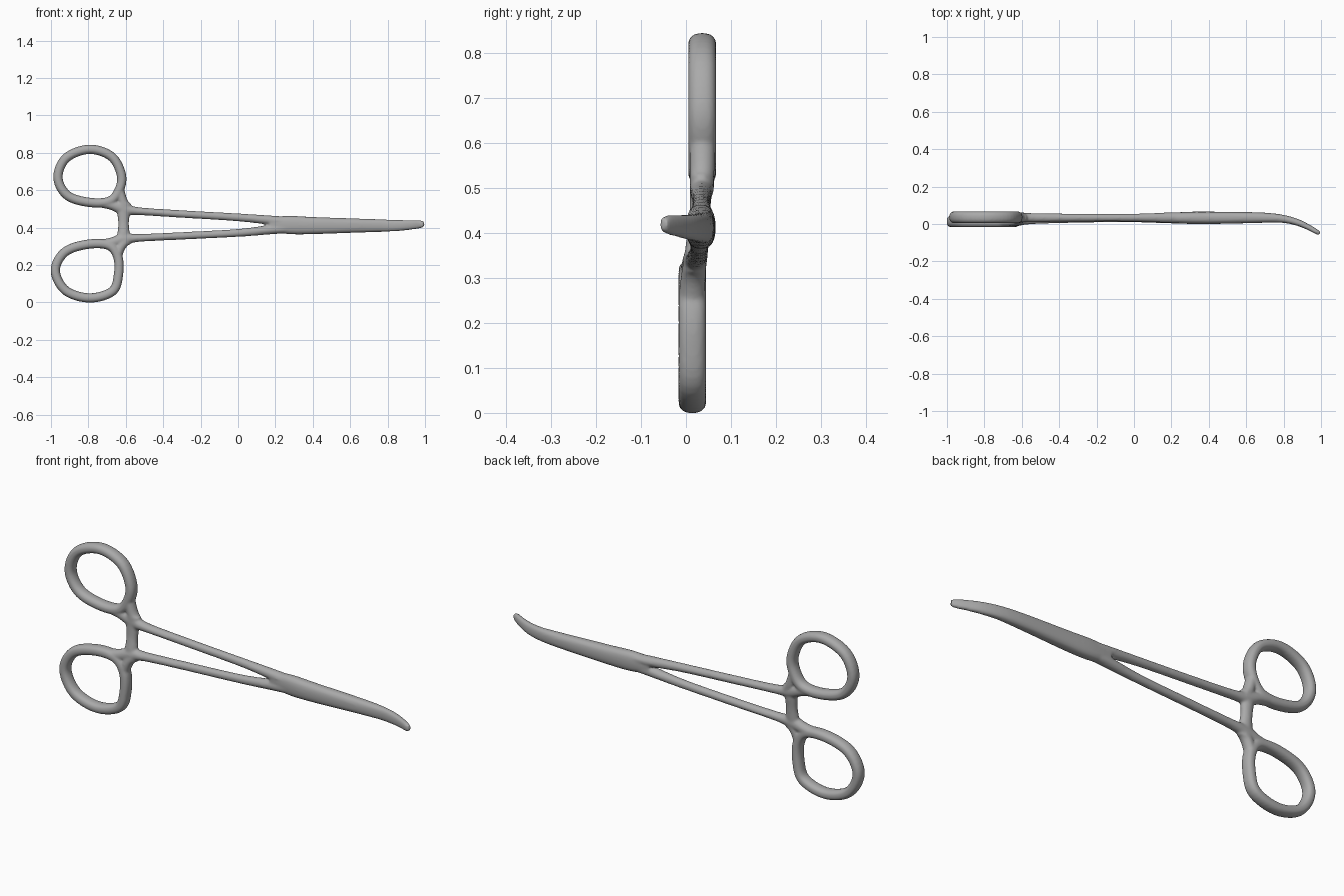
import bpy, bmesh, math
from mathutils import Vector

if "Cube" in bpy.data.objects:
    bpy.data.objects.remove(bpy.data.objects["Cube"])

steel = bpy.data.materials.new("brushed_steel")
steel.diffuse_color = (0.40, 0.40, 0.40, 1)
steel.use_nodes = True
steel.node_tree.nodes["Principled BSDF"].inputs["Base Color"].default_value = steel.diffuse_color


def spline(pts, closed, n=6):
    """Catmull-Rom resampling of control points of any dimension."""
    pts = [Vector(p) for p in pts]
    c, out = len(pts), []
    get = (lambda i: pts[i % c]) if closed else (lambda i: pts[max(0, min(c - 1, i))])
    for i in range(c if closed else c - 1):
        a, b, d, e = (get(i + k) for k in (-1, 0, 1, 2))
        for j in range(n):
            t = j / n
            out.append(0.5 * (2 * b + (d - a) * t + (2 * a - 5 * b + 4 * d - e) * t * t
                              + (3 * b - a - 3 * d + e) * t ** 3))
    return out if closed else out + [pts[-1]]


def sweep(bm, pts, closed=False, power=1.0, sides=20):
    """Tube through (x, y, z, half width, half depth) points; power < 1 squares it."""
    pts = spline(pts, closed)
    c, rings = len(pts), []
    for i, p in enumerate(pts):
        q = pts[(i + 1) % c] if closed else pts[min(i + 1, c - 1)]
        o = pts[i - 1] if closed else pts[max(i - 1, 0)]
        tan = (Vector(q[:3]) - Vector(o[:3])).normalized()
        side = tan.cross(Vector((0, 1, 0))).normalized()
        deep = side.cross(tan)
        ring = []
        for k in range(sides):
            a = 2 * math.pi * k / sides
            u, v = (math.copysign(abs(f) ** power, f) for f in (math.cos(a), math.sin(a)))
            ring.append(bm.verts.new(Vector(p[:3]) + side * u * p[3] + deep * v * p[4]))
        rings.append(ring)
    for i in range(c if closed else c - 1):
        r, s = rings[i], rings[(i + 1) % c]
        for k in range(sides):
            bm.faces.new((r[k], r[(k + 1) % sides], s[(k + 1) % sides], s[k]))
    if not closed:
        bm.faces.new(rings[0][::-1])
        bm.faces.new(rings[-1])


bm = bmesh.new()

# Finger rings, one a little in front of the other
upper = [(-.963, .668), (-.918, .773), (-.794, .819), (-.676, .78), (-.624, .684),
         (-.634, .604), (-.685, .542), (-.794, .535), (-.912, .572)]
lower = [(-.977, .171), (-.925, .27), (-.805, .311), (-.692, .306), (-.643, .246),
         (-.639, .15), (-.671, .06), (-.794, .024), (-.922, .064)]
for loop, y in ((upper, .036), (lower, .014)):
    sweep(bm, [(x, y, z, .025, .031) for x, z in loop], closed=True, power=.85)

# Arms, flaring into the rings and meeting at the joint
sweep(bm, [(-.76, .036, .533, .022, .028), (-.68, .036, .522, .026, .028),
           (-.61, .035, .500, .032, .027), (-.53, .034, .488, .021, .024),
           (-.3, .034, .473, .020, .021), (0, .034, .455, .021, .021),
           (.2, .034, .438, .025, .028), (.35, .033, .428, .025, .028)])
sweep(bm, [(-.76, .014, .312, .022, .028), (-.68, .016, .320, .026, .028),
           (-.61, .020, .338, .032, .027), (-.53, .024, .345, .021, .024),
           (-.3, .028, .356, .020, .021), (0, .030, .372, .021, .021),
           (.2, .031, .392, .026, .028), (.35, .032, .402, .028, .028)])

# Ratchet bridge between the arms, and fillets at the ring corners
sweep(bm, [(-.612, .034, .53, .042, .026), (-.612, .032, .47, .033, .024),
           (-.612, .028, .42, .029, .022), (-.612, .023, .37, .033, .024),
           (-.614, .018, .31, .040, .026)])
sweep(bm, [(-.63, .036, .60, .022, .028), (-.615, .036, .54, .026, .028),
           (-.585, .035, .495, .024, .024)])
sweep(bm, [(-.642, .014, .25, .022, .028), (-.625, .016, .30, .026, .028),
           (-.585, .021, .345, .024, .024)])

# Closed jaws, tapering and curving to the tip
sweep(bm, [(.17, .033, .418, .040, .024), (.28, .033, .414, .049, .032),
           (.4, .033, .411, .046, .033), (.6, .034, .411, .039, .030),
           (.72, .033, .411, .035, .026), (.8, .027, .411, .032, .021),
           (.87, .010, .412, .029, .018), (.93, -.016, .415, .025, .015),
           (.975, -.041, .418, .021, .013), (.993, -.051, .419, .014, .010)], power=.8)

bmesh.ops.recalc_face_normals(bm, faces=bm.faces)
mesh = bpy.data.meshes.new("clamp_forceps")
bm.to_mesh(mesh)
bm.free()
mesh.materials.append(steel)
forceps = bpy.data.objects.new("clamp_forceps", mesh)
bpy.context.collection.objects.link(forceps)

# Fuse the parts and soften the joins
fuse = forceps.modifiers.new("fuse", 'REMESH')
fuse.mode = 'VOXEL'
fuse.voxel_size = .006
fuse.use_smooth_shade = True
soft = forceps.modifiers.new("soften", 'SMOOTH')
soft.factor = .5
soft.iterations = 6
